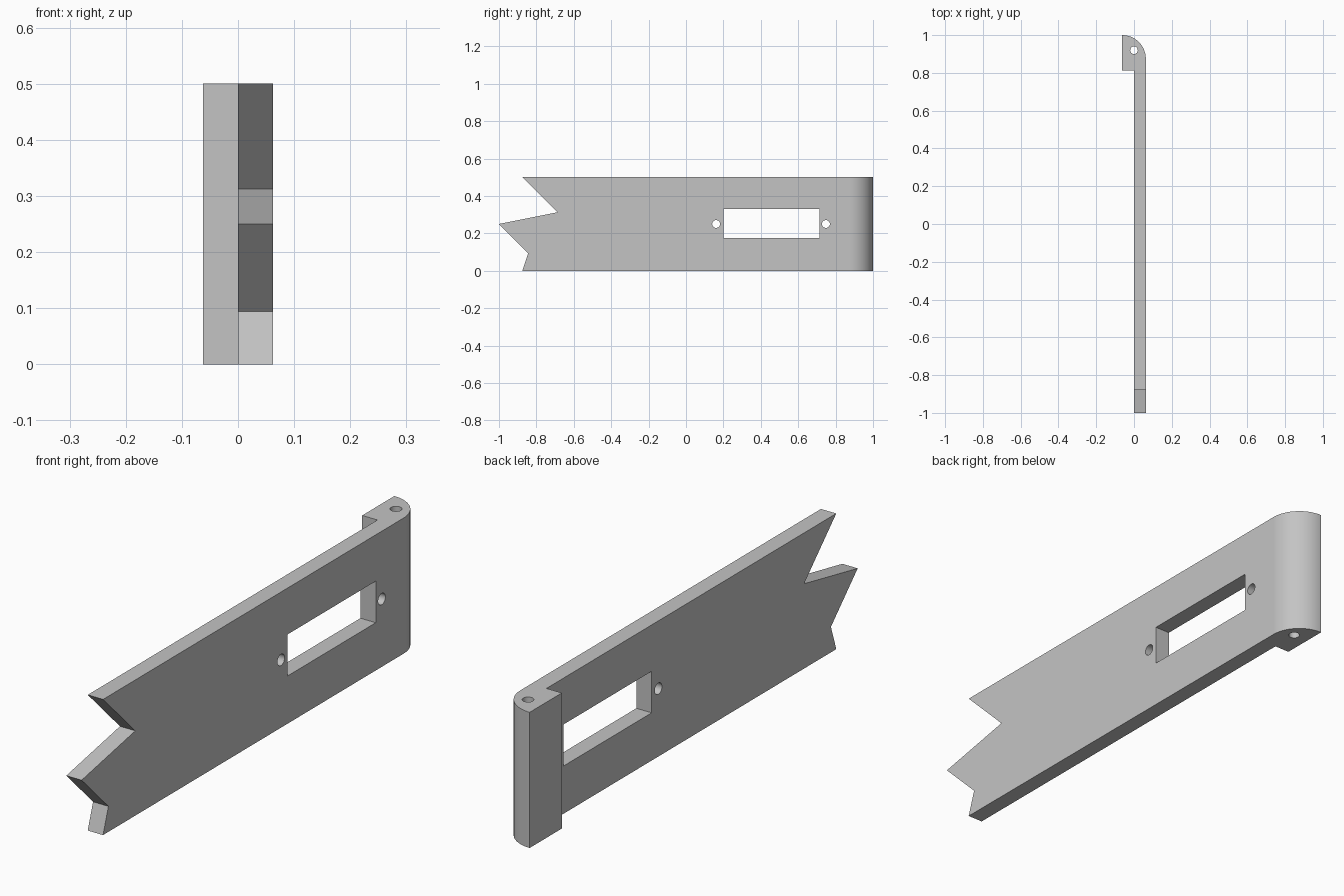
import bpy, bmesh
from math import cos, sin, pi
from mathutils import Vector

cube = bpy.data.objects.get("Cube")
if cube:
    bpy.data.objects.remove(cube)

grey = bpy.data.materials.new("light grey")
grey.use_nodes = True
colour = (0.55, 0.55, 0.55, 1)
grey.diffuse_color = colour
grey.node_tree.nodes["Principled BSDF"].inputs["Base Color"].default_value = colour


def prism(name, points, sweep):
    """Sweep a closed outline of 3D points along a vector."""
    bm = bmesh.new()
    face = bm.faces.new([bm.verts.new(p) for p in points])
    ext = bmesh.ops.extrude_face_region(bm, geom=[face])
    moved = [g for g in ext["geom"] if isinstance(g, bmesh.types.BMVert)]
    bmesh.ops.translate(bm, verts=moved, vec=Vector(sweep))
    bmesh.ops.recalc_face_normals(bm, faces=bm.faces)
    mesh = bpy.data.meshes.new(name)
    bm.to_mesh(mesh)
    bm.free()
    mesh.materials.append(grey)
    obj = bpy.data.objects.new(name, mesh)
    bpy.context.collection.objects.link(obj)
    return obj


def circle(r, n=32):
    return [(r * cos(2 * pi * i / n), r * sin(2 * pi * i / n)) for i in range(n)]


def cut(target, points, sweep):
    """Subtract a swept outline from the target."""
    cutter = prism("cutter", points, sweep)
    cutter.hide_render = True
    mod = target.modifiers.new("cut", "BOOLEAN")
    mod.operation = "DIFFERENCE"
    mod.solver = "EXACT"
    mod.object = cutter
    bpy.context.view_layer.objects.active = target
    bpy.ops.object.modifier_apply(modifier=mod.name)
    bpy.data.objects.remove(cutter)


# Plan outline: long plate with a rounded hinge knuckle at the back
half, radius, height = 0.0625, 0.125, 0.5
steps = 24
arc = [(-half + radius * cos(pi / 2 * i / steps),
        1 - radius + radius * sin(pi / 2 * i / steps)) for i in range(steps + 1)]
plan = [(0, -1), (half, -1)] + arc + [(-half, 0.8125), (0, 0.8125)]
plate = prism("hinged_plate", [(x, y, 0) for x, y in plan], (0, 0, height))

# Jagged front end
jagged = [(-0.896, 0.521), (-0.6875, 0.3125), (-1, 0.25), (-0.844, 0.094),
          (-0.882, -0.02), (-1.2, -0.02), (-1.2, 0.521)]
through = (0.3, 0, 0)
cut(plate, [(-0.1, y, z) for y, z in jagged], through)

# Rectangular window with a screw hole at each end
window = [(0.2, 0.176), (0.713, 0.176), (0.713, 0.329), (0.2, 0.329)]
cut(plate, [(-0.1, y, z) for y, z in window], through)
for centre in (0.161, 0.748):
    cut(plate, [(-0.1, centre + a, height / 2 + b) for a, b in circle(0.021)], through)

# Pin hole down through the knuckle
cut(plate, [(a, 0.92 + b, -0.1) for a, b in circle(0.02)], (0, 0, 0.7))

# Smooth curved walls, keep flat faces flat
bpy.ops.object.select_all(action="DESELECT")
plate.select_set(True)
bpy.context.view_layer.objects.active = plate
bpy.ops.object.shade_smooth_by_angle()
normals = plate.modifiers.new("even_normals", "WEIGHTED_NORMAL")
normals.keep_sharp = True
